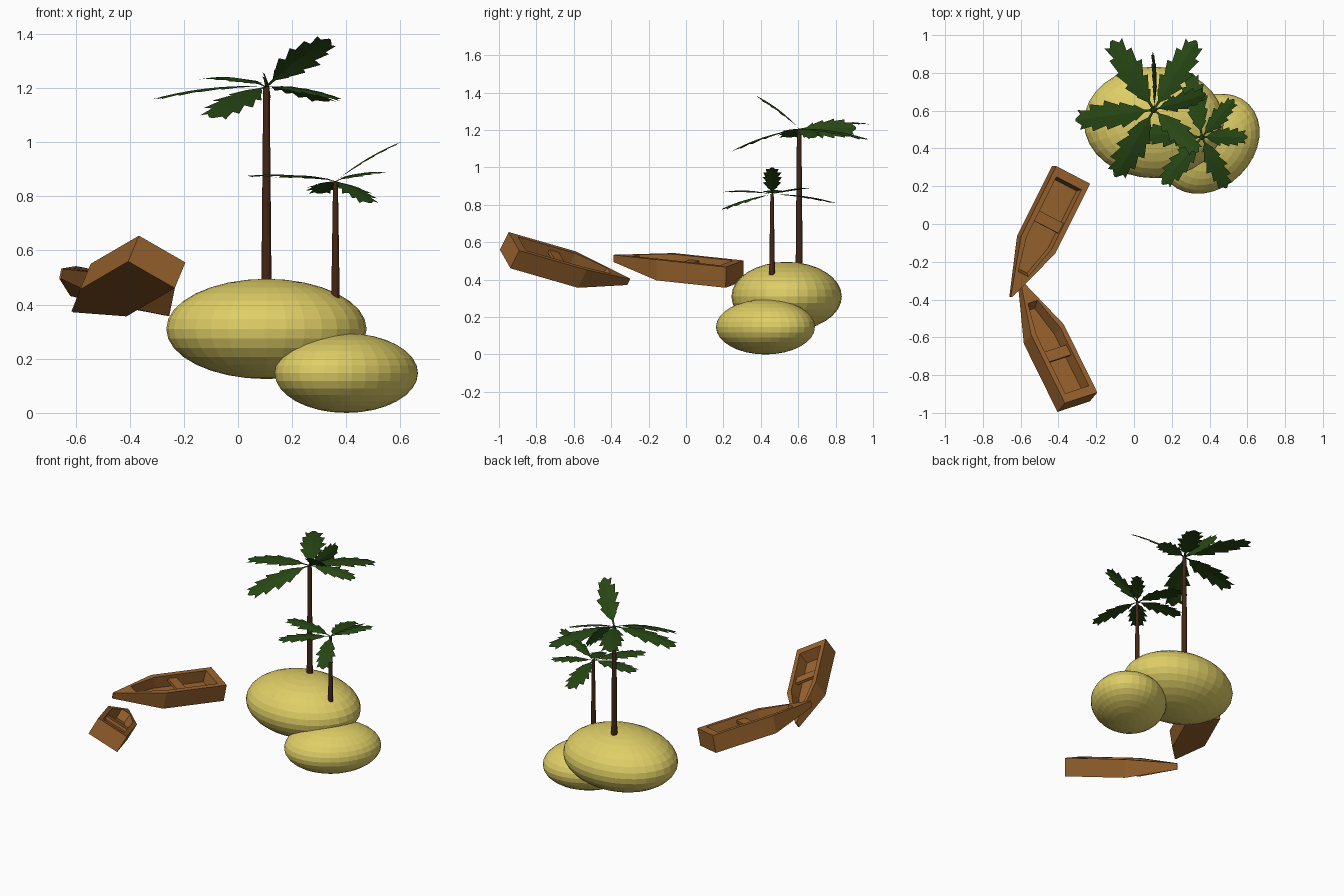
import bpy, bmesh, math, random
from mathutils import Vector, Matrix

if "Cube" in bpy.data.objects:
    bpy.data.objects.remove(bpy.data.objects["Cube"])

random.seed(4)


def material(name, rgb):
    m = bpy.data.materials.new(name)
    m.diffuse_color = (*rgb, 1)
    m.use_nodes = True
    m.node_tree.nodes["Principled BSDF"].inputs["Base Color"].default_value = m.diffuse_color
    return m


SAND = material("sand", (0.74, 0.62, 0.135))
WOOD = material("boat wood", (0.32, 0.125, 0.027))
LEAF = material("palm green", (0.021, 0.064, 0.007))
BARK = material("bark", (0.058, 0.02, 0.007))


def add_object(name, bm, mat, matrix=None):
    bmesh.ops.recalc_face_normals(bm, faces=bm.faces)
    me = bpy.data.meshes.new(name)
    bm.to_mesh(me)
    bm.free()
    me.materials.append(mat)
    ob = bpy.data.objects.new(name, me)
    bpy.context.collection.objects.link(ob)
    if matrix is not None:
        ob.matrix_world = matrix
    return ob


# Sand mounds: flattened faceted spheres
def mound(name, centre, size, turn):
    bm = bmesh.new()
    bmesh.ops.create_uvsphere(bm, u_segments=32, v_segments=16, radius=1)
    mat = (Matrix.Translation(centre) @ Matrix.Rotation(math.radians(turn), 4, 'Z')
           @ Matrix.Diagonal((*size, 1)))
    add_object(name, bm, SAND, mat)


mound("large_mound", (0.105, 0.538, 0.31), (0.37, 0.295, 0.185), 0)
mound("small_mound", (0.40, 0.425, 0.147), (0.295, 0.232, 0.147), 45)


# Tapered palm trunk
def trunk(name, x, y, z0, z1, r0, r1):
    bm = bmesh.new()
    bmesh.ops.create_cone(bm, cap_ends=True, segments=12, radius1=r0, radius2=r1,
                          depth=z1 - z0)
    add_object(name, bm, BARK, Matrix.Translation((x, y, (z0 + z1) / 2)))


# Jagged leaf: position of the rib point, of the edge point, half width
LEAF_EDGE = [(0, 0, .012), (.12, .12, .018), (.19, .24, .10), (.25, .25, .085),
             (.33, .41, .165), (.42, .43, .12), (.52, .61, .185), (.61, .62, .125),
             (.70, .80, .165), (.79, .80, .10), (.88, .96, .12), (.93, .93, .07),
             (1, 1.0, .015)]


def leaf(name, base, tip, normal):
    base, tip = Vector(base), Vector(tip)
    axis = tip - base
    length = axis.length
    side = Vector(normal).cross(axis).normalized()
    up = axis.cross(side).normalized()
    bm = bmesh.new()

    def rib(t):
        return base + axis * t + up * (0.16 * length * t * (1 - t))

    ribs = [bm.verts.new(rib(r)) for r, _, _ in LEAF_EDGE]
    for s in (-1, 1):
        edge = []
        for _, e, w in LEAF_EDGE:
            w *= length * random.uniform(0.9, 1.1)
            edge.append(bm.verts.new(rib(e) + side * s * w - up * w * 0.12))
        for i in range(len(ribs) - 1):
            bm.faces.new((ribs[i], ribs[i + 1], edge[i + 1]))
            bm.faces.new((ribs[i], edge[i + 1], edge[i]))
    add_object(name, bm, LEAF)


def palm(name, base, z0, z1, radii, leaves):
    trunk(name + "_trunk", *base, z0, z1, *radii)
    for i, (tip, normal) in enumerate(leaves):
        leaf(f"{name}_leaf_{i + 1}", (*base, z1), tip, normal)


UP = (0, 0, 1)
palm("tall_palm", (0.105, 0.605), 0.45, 1.205, (0.019, 0.012), [
    ((-0.31, 0.55, 1.16), UP),
    ((-0.12, 0.97, 1.235), UP),
    ((0.33, 0.97, 1.15), UP),
    ((0.10, 0.91, 1.21), (1, 0, 0.25)),
    ((0.38, 0.69, 1.16), (0.3, -0.2, 1)),
    ((-0.10, 0.25, 1.09), (0, -0.3, 0.95)),
    ((0.34, 0.38, 1.38), (0, 0.19, 0.22)),
])
palm("short_palm", (0.36, 0.46), 0.40, 0.855, (0.016, 0.009), [
    ((0.15, 0.21, 0.87), UP),
    ((0.49, 0.19, 0.775), UP),
    ((0.60, 0.46, 1.0), UP),
    ((0.53, 0.66, 0.89), UP),
    ((0.03, 0.48, 0.875), UP),
    ((0.30, 0.80, 0.81), UP),
])


# Rowing boat: lofted loops, origin at the top of the stern, bow along +y
def boat(name, origin, right, forward):
    f = Vector(forward).normalized()
    r = Vector(right)
    r = (r - f * r.dot(f)).normalized()
    mat = Matrix((r, f, r.cross(f))).transposed().to_4x4()
    mat.translation = origin

    def half_loop(points):
        return points + [(-x, y, z) for x, y, z in reversed(points)]

    loops = [
        half_loop([(.103, 0, -.113), (.103, .416, -.113), (.004, .725, -.06)]),
        half_loop([(.103, 0, 0), (.103, .416, 0), (.004, .725, -.022)]),
        half_loop([(.075, .05, 0), (.075, .405, 0), (.03, .59, -.011)]),
        half_loop([(.068, .06, -.075), (.068, .40, -.075), (.027, .57, -.07)]),
    ]
    bm = bmesh.new()
    rows = [[bm.verts.new(p) for p in loop] for loop in loops]
    for a, b in zip(rows, rows[1:]):
        for i in range(6):
            j = (i + 1) % 6
            bm.faces.new((a[i], a[j], b[j], b[i]))
    bm.faces.new(rows[0])
    bm.faces.new(rows[-1])
    add_object(name + "_hull", bm, WOOD, mat)

    # Seat plank across the cavity
    bm = bmesh.new()
    bmesh.ops.create_cube(bm, size=1)
    seat = mat @ Matrix.Translation((0, .28, -.03)) @ Matrix.Diagonal((.148, .06, .018, 1))
    add_object(name + "_seat", bm, WOOD, seat)


boat("front_boat", (-0.28, -0.92, 0.605), (0.825, 0.29, -0.485), (-0.428, 0.868, -0.25))
boat("back_boat", (-0.322, 0.26, 0.485), (-0.87, 0.46, 0.17), (-0.445, -0.89, 0.095))
